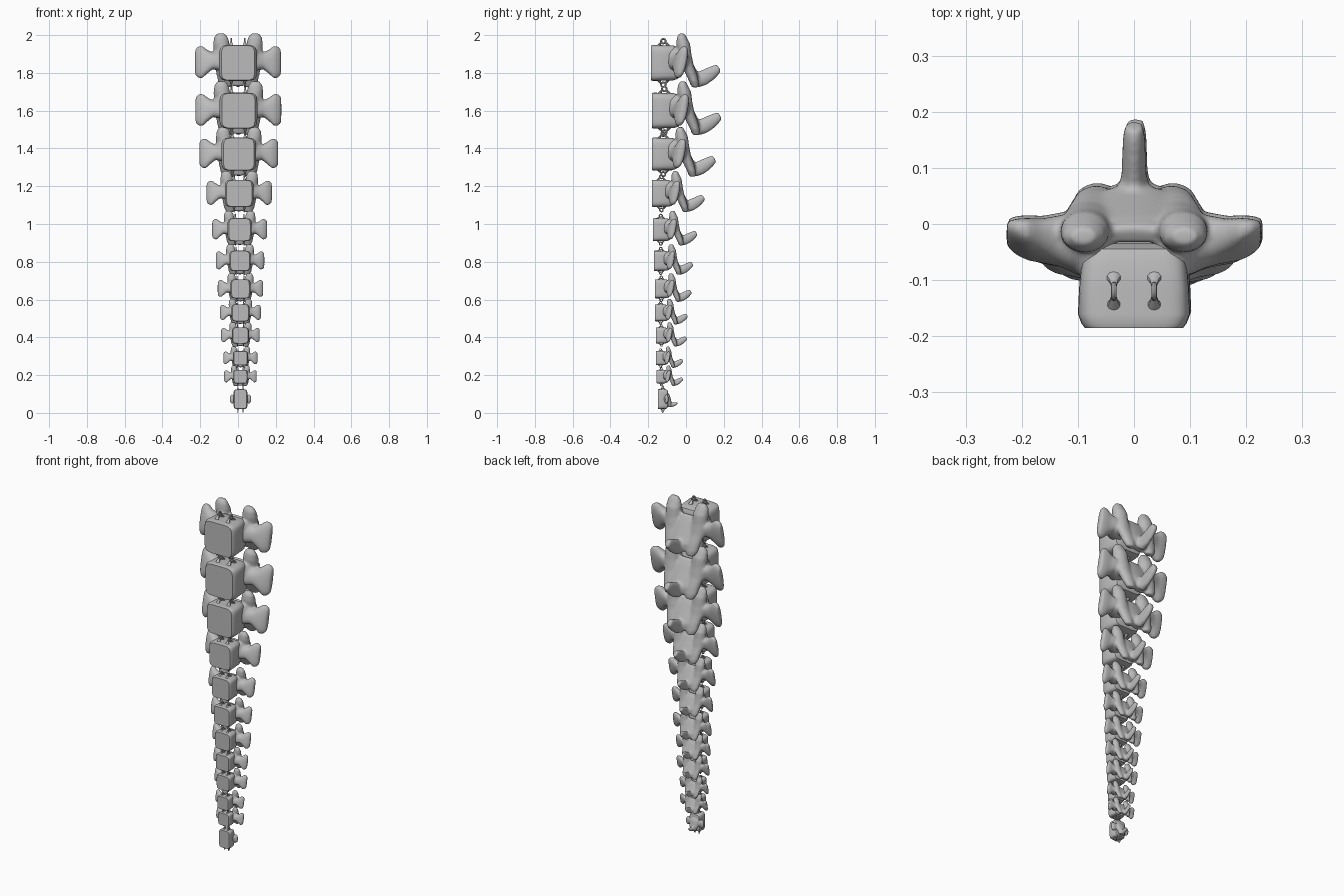
import bpy, bmesh, math
from mathutils import Vector

cube = bpy.data.objects.get("Cube")
if cube:
    bpy.data.objects.remove(cube, do_unlink=True)

bone = bpy.data.materials.new("bone_grey")
bone.use_nodes = True
bone.diffuse_color = (0.5, 0.5, 0.5, 1)
bone.node_tree.nodes["Principled BSDF"].inputs["Base Color"].default_value = (0.5, 0.5, 0.5, 1)

X, Y, Z = Vector((1, 0, 0)), Vector((0, 1, 0)), Vector((0, 0, 1))


def loft(bm, stations, a, b, power=2.0, sides=24, flip=1):
    """Skin superellipse sections (x, y, z, half size on a, half size on b)."""
    rings = []
    for x, y, z, ra, rb in stations:
        ring = []
        for i in range(sides):
            t = math.tau * (i + 0.5) / sides
            c, s = math.cos(t), math.sin(t)
            c = math.copysign(abs(c) ** (2 / power), c)
            s = math.copysign(abs(s) ** (2 / power), s)
            p = Vector((x, y, z)) + a * (ra * c) + b * (rb * s)
            ring.append(bm.verts.new((p.x * flip, p.y, p.z)))
        rings.append(ring)
    faces = [bm.faces.new(rings[0]), bm.faces.new(rings[-1])]
    for r, q in zip(rings, rings[1:]):
        for i in range(sides):
            j = (i + 1) % sides
            faces.append(bm.faces.new((r[i], r[j], q[j], q[i])))
    bmesh.ops.recalc_face_normals(bm, faces=faces)


def finish(bm, name):
    mesh = bpy.data.meshes.new(name)
    bm.to_mesh(mesh)
    bm.free()
    mesh.materials.append(bone)
    return mesh


def place(mesh, name, loc=(0, 0, 0), scale=(1, 1, 1)):
    obj = bpy.data.objects.new(name, mesh)
    obj.location, obj.scale = loc, scale
    bpy.context.collection.objects.link(obj)
    return obj


def fuse(bm, name, voxel, rounds):
    """Blend overlapping lofts into one smooth skin."""
    obj = place(finish(bm, name), name)
    remesh = obj.modifiers.new("fuse", 'REMESH')
    remesh.mode, remesh.voxel_size, remesh.use_smooth_shade = 'VOXEL', voxel, True
    smooth = obj.modifiers.new("soften", 'SMOOTH')
    smooth.factor, smooth.iterations = 0.5, rounds
    graph = bpy.context.evaluated_depsgraph_get()
    mesh = bpy.data.meshes.new_from_object(obj.evaluated_get(graph))
    bpy.data.objects.remove(obj, do_unlink=True)
    mesh.materials.clear()
    mesh.materials.append(bone)
    for f in mesh.polygons:
        f.use_smooth = True
        f.material_index = 0
    return mesh


# Body: flat-fronted rounded block, local origin at the middle of its front face
bm = bmesh.new()
loft(bm, [(0, 0, 0, .088, .092), (0, .008, 0, .094, .095), (0, .025, 0, .1, .095),
          (0, .07, 0, .098, .093), (0, .115, 0, .094, .093), (0, .14, 0, .085, .085),
          (0, .15, 0, .06, .06)], X, Z, power=6, sides=40)
body_mesh = finish(bm, "body")

# Arch: wings, facets, back plate and spine
bm = bmesh.new()
tilt_z = Vector((0, .2, 1)).normalized()
plate = Vector((0, .85, .5)).normalized()
spine_up = Vector((0, -.5, .87))
for s in (1, -1):
    # pedicle
    loft(bm, [(.06, .09, .03, .035, .05), (.075, .14, .035, .04, .05),
              (.08, .18, .03, .035, .05)], X, Z, flip=s)
    # side wing, flared at its tip
    loft(bm, [(.06, .14, .015, .055, .065), (.1, .15, .012, .054, .054),
              (.135, .155, .01, .044, .045), (.165, .155, .006, .036, .066),
              (.19, .158, .004, .032, .088), (.212, .163, .004, .025, .085),
              (.227, .168, .004, .015, .068)], Y, tilt_z, power=2.4, flip=s)
    # upper and lower facets
    loft(bm, [(.09, .163, .155, .022, .015), (.09, .163, .135, .037, .026),
              (.088, .17, .1, .044, .037), (.086, .178, .05, .044, .035),
              (.08, .195, -.01, .045, .03), (.072, .213, -.06, .042, .03),
              (.068, .228, -.1, .038, .025), (.065, .235, -.13, .025, .018)], X, Y, flip=s)
# back plate
loft(bm, [(0, .165, .07, .07, .017), (0, .18, .03, .085, .024), (0, .205, -.03, .085, .028),
          (0, .228, -.08, .07, .03), (0, .235, -.115, .04, .026)], X, plate)
# spine
loft(bm, [(0, .2, -.07, .05, .045), (0, .235, -.095, .03, .04), (0, .275, -.08, .022, .041),
          (0, .31, -.06, .021, .037), (0, .34, -.04, .02, .03),
          (0, .36, -.026, .016, .02)], X, spine_up)
arch_mesh = fuse(bm, "arch", .007, 5)

# Eyelets: paired loops above and below each body
bm = bmesh.new()
for s in (1, -1):
    for up in (1, -1):
        for d in (-1, 1):
            loft(bm, [(.036, .065 + d * .027, up * .088, .015, .013),
                      (.036, .065 + d * .019, up * .102, .008, .007),
                      (.036, .065 + d * .01, up * .112, .005, .005)], X, Y, sides=10, flip=s)
        ring = []
        for i in range(16):
            t = math.tau * i / 16
            c = Vector((.036 * s, .065 + .012 * math.cos(t), up * .115 + .012 * math.sin(t)))
            out = Vector((0, math.cos(t), math.sin(t)))
            ring.append([bm.verts.new(c + (X * math.cos(k * math.tau / 8)
                                           + out * math.sin(k * math.tau / 8)) * .005)
                         for k in range(8)])
        faces = [bm.faces.new((ring[i][k], ring[i][(k + 1) % 8],
                               ring[(i + 1) % 16][(k + 1) % 8], ring[(i + 1) % 16][k]))
                 for i in range(16) for k in range(8)]
        bmesh.ops.recalc_face_normals(bm, faces=faces)
eyelet_mesh = finish(bm, "eyelets")

# Tail bone processes, in the same local frame as the last body
bm = bmesh.new()
for s in (1, -1):
    loft(bm, [(.01, .04, 0, .018, .022), (.03, .043, 0, .013, .018), (.046, .045, 0, .01, .026),
              (.056, .045, 0, .006, .016)], Y, Z, flip=s)
loft(bm, [(0, .04, .042, .025, .009), (0, .05, .015, .03, .014), (0, .058, -.018, .026, .014),
          (0, .062, -.042, .016, .01)], X, Y)
loft(bm, [(0, .05, -.026, .02, .015), (0, .075, -.03, .011, .012), (0, .092, -.026, .01, .009),
          (0, .102, -.022, .007, .006)], X, Z)
tail_mesh = fuse(bm, "tail", .003, 4)

# Chain from top to bottom: scale, front y, middle z
chain = [(1, -.185, 1.853), (1, -.18, 1.6), (.92, -.18, 1.37), (.76, -.18, 1.162),
         (.64, -.175, .97), (.565, -.17, .805), (.53, -.165, .657), (.475, -.165, .53),
         (.45, -.16, .41), (.395, -.16, .29), (.38, -.155, .192)]
for n, (k, y, z) in enumerate(chain):
    loc = (.013 * min(n / 6, 1), y, z)
    for mesh in (body_mesh, arch_mesh, eyelet_mesh):
        place(mesh, f"{mesh.name}_{n + 1}", loc, (k, k, k))

end = (.013, -.148, .073)
place(body_mesh, "tail_body", end, (.37, .36, .55))
place(eyelet_mesh, "tail_eyelets", end, (.39, .39, .55))
place(tail_mesh, "tail_processes", end)

# Smooth shading with crisp edges on the bodies and eyelets
for mesh in (body_mesh, eyelet_mesh):
    for f in mesh.polygons:
        f.use_smooth = True
    mesh.set_sharp_from_angle(angle=math.radians(35))
